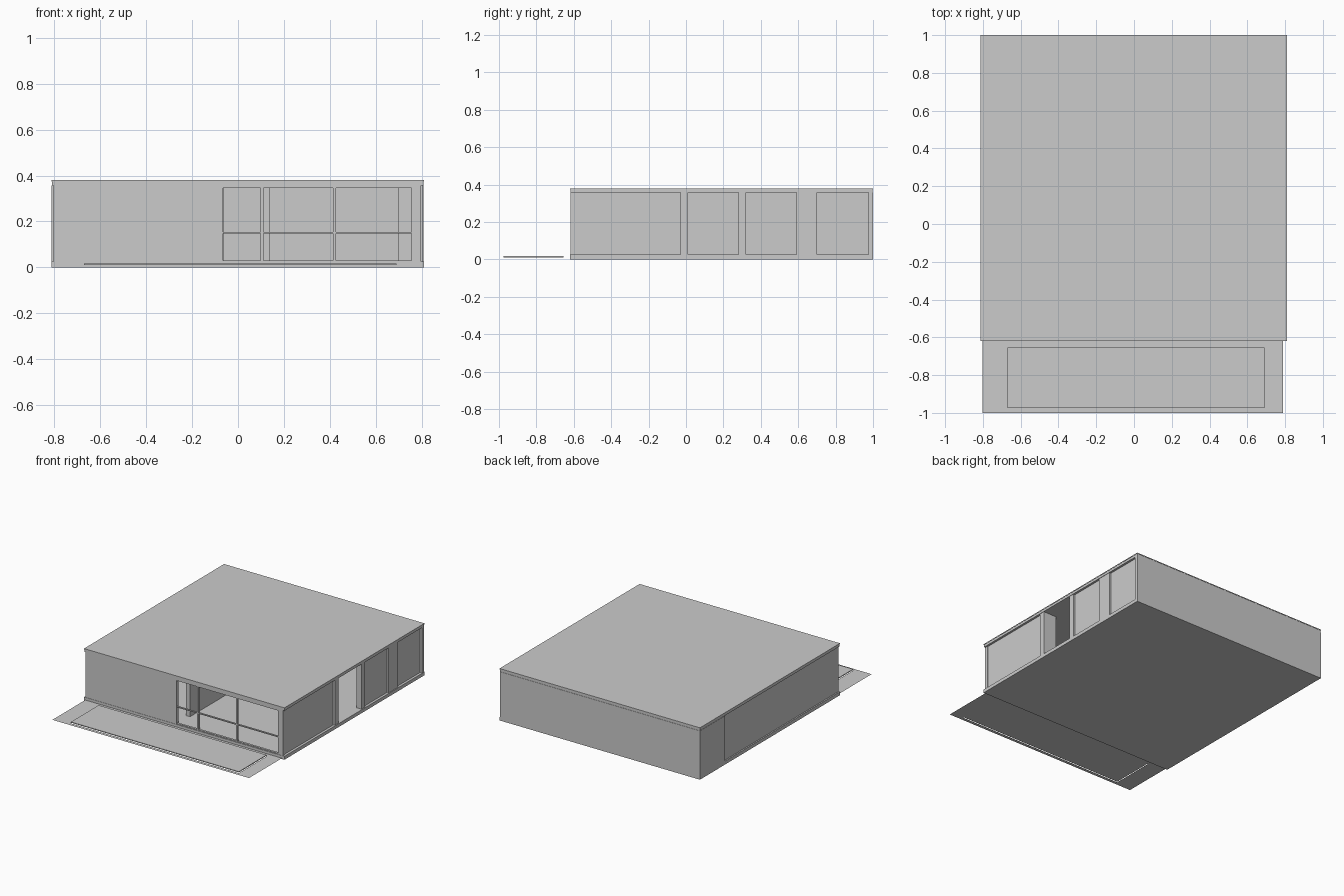
import bpy, bmesh

if "Cube" in bpy.data.objects:
    bpy.data.objects.remove(bpy.data.objects["Cube"])


def box(name, x0, x1, y0, y1, z0, z1):
    """Axis-aligned box between two corners."""
    bm = bmesh.new()
    bmesh.ops.create_cube(bm, size=1)
    for v in bm.verts:
        v.co = ((x0 + x1) / 2 + v.co.x * (x1 - x0),
                (y0 + y1) / 2 + v.co.y * (y1 - y0),
                (z0 + z1) / 2 + v.co.z * (z1 - z0))
    mesh = bpy.data.meshes.new(name)
    bm.to_mesh(mesh)
    bm.free()
    ob = bpy.data.objects.new(name, mesh)
    bpy.context.collection.objects.link(ob)
    return ob


L, R, F, B = -0.813, 0.81, -0.62, 1.0      # building outline
Z0, Z1, TOP = 0.025, 0.357, 0.38           # floor top, ceiling, roof top

# Floor and roof slabs, with a thin roof cap
box("floor_slab", L, R, F, B, 0, Z0)
box("roof_slab", L + 0.002, R - 0.002, F + 0.002, B - 0.002, Z1, 0.374)
box("roof_cap", L, R, F, B, 0.374, TOP)

# Front wall around the window
box("front_wall", -0.803, -0.065, F + 0.002, F + 0.025, Z0, Z1)
box("window_header", -0.065, 0.755, F + 0.002, F + 0.025, 0.345, Z1)
box("front_corner", 0.755, 0.797, F + 0.002, F + 0.025, Z0, Z1)

# Window frame
for x in (0.105, 0.42):
    box("window_mullion", x - 0.006, x + 0.006, F + 0.004, F + 0.02, Z0, 0.345)
box("window_rail", -0.065, 0.755, F + 0.006, F + 0.018, 0.147, 0.154)
box("window_sill", -0.065, 0.755, F + 0.004, F + 0.02, Z0, 0.031)

# Back wall
box("back_wall", L, R - 0.002, B - 0.025, B, Z0, Z1)

# Left wall: long recessed stretch and flush rear stretch
box("left_wall", -0.803, -0.78, F + 0.025, 0.71, Z0, Z1)
box("left_rear_wall", L, -0.78, 0.71, B - 0.025, Z0, Z1)

# Right side: posts flush with the slab, recessed panels between them
for y0, y1 in ((-0.03, 0.01), (0.28, 0.32), (0.59, 0.70)):
    box("right_post", 0.765, 0.805, y0, y1, Z0, Z1)
for y0, y1 in ((F + 0.025, -0.03), (0.32, 0.59), (0.70, B - 0.025)):
    box("right_panel", 0.78, 0.792, y0, y1, Z0, Z1)

# Inside partitions with a wide opening behind the window
box("partition_left", -0.07, 0.14, -0.03, 0.01, Z0, Z1)
box("partition_right", 0.70, 0.765, -0.03, 0.01, Z0, Z1)
box("partition_side", -0.09, -0.06, -0.47, -0.03, Z0, Z1)

# Forecourt: flat border ring around a slightly raised bed
bm = bmesh.new()
rings = []
for x0, x1, y0, y1 in ((-0.803, 0.79, -1.0, F), (-0.67, 0.69, -0.975, -0.655)):
    rings.append([bm.verts.new((x, y, 0.006))
                  for x, y in ((x0, y0), (x1, y0), (x1, y1), (x0, y1))])
outer, inner = rings
for i in range(4):
    j = (i + 1) % 4
    bm.faces.new((outer[i], outer[j], inner[j], inner[i]))
mesh = bpy.data.meshes.new("forecourt_border")
bm.to_mesh(mesh)
bm.free()
bpy.context.collection.objects.link(bpy.data.objects.new("forecourt_border", mesh))
box("forecourt_bed", -0.67, 0.69, -0.975, -0.655, 0.011, 0.017)
